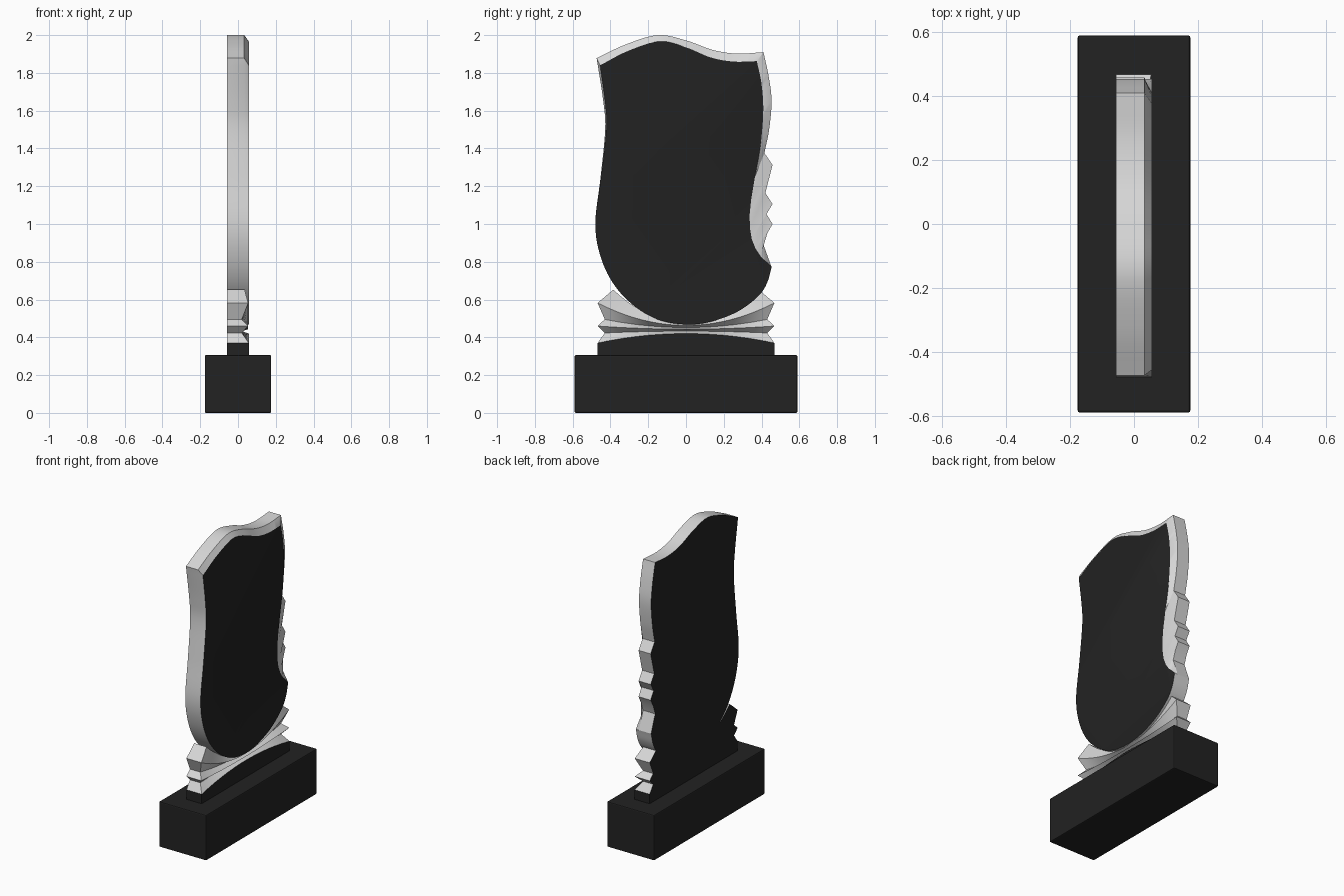
import bpy, bmesh
from mathutils import Vector

if "Cube" in bpy.data.objects:
    bpy.data.objects.remove(bpy.data.objects["Cube"])


def material(name, v):
    m = bpy.data.materials.new(name)
    m.diffuse_color = (v, v, v, 1)
    m.use_nodes = True
    m.node_tree.nodes["Principled BSDF"].inputs["Base Color"].default_value = m.diffuse_color
    return m


BLACK = material("polished black granite", 0.016)
GREY = material("light grey cut granite", 0.68)
X = 0.057          # half thickness of the stone
XC = 0.033         # depth where the chamfer meets the side wall


def make_object(name, bm, mats, smooth=None):
    bmesh.ops.recalc_face_normals(bm, faces=bm.faces)
    me = bpy.data.meshes.new(name)
    bm.to_mesh(me)
    bm.free()
    ob = bpy.data.objects.new(name, me)
    bpy.context.collection.objects.link(ob)
    for m in mats:
        me.materials.append(m)
    if smooth:
        bpy.ops.object.select_all(action='DESELECT')
        ob.select_set(True)
        bpy.context.view_layer.objects.active = ob
        bpy.ops.object.shade_smooth_by_angle(angle=smooth)
    return ob


def spline(pts, n=6):
    """Catmull-Rom through the points, leaving out the last one."""
    p = [Vector(q) for q in pts]
    p = [2 * p[0] - p[1]] + p + [2 * p[-1] - p[-2]]
    out = []
    for a, b, c, d in zip(p, p[1:], p[2:], p[3:]):
        for i in range(n):
            t = i / n
            out.append(0.5 * (2 * b + (c - a) * t + (2 * a - 5 * b + 4 * c - d) * t * t
                              + (3 * b - a - 3 * c + d) * t ** 3))
    return out


# Plinth
bm = bmesh.new()
bmesh.ops.create_cube(bm, size=1)
for v in bm.verts:
    v.co = (v.co.x * 0.352, v.co.y * 1.18, (v.co.z + 0.5) * 0.306)
bmesh.ops.bevel(bm, geom=bm.edges[:], offset=0.007, segments=2, affect='EDGES', profile=0.5)
make_object("plinth", bm, [BLACK])

# Headstone outline: outer y, z and matching front panel edge y, z
top = [(-.473, 1.878, -.455, 1.84), (-.32, 1.95, -.31, 1.915), (-.15, 2.0, -.14, 1.967),
       (0, 1.972, 0, 1.935), (.14, 1.922, .13, 1.882), (.27, 1.902, .25, 1.86),
       (.41, 1.91, .375, 1.862)]
right = [(.41, 1.91, .375, 1.862), (.438, 1.78, .40, 1.74), (.453, 1.65, .409, 1.6),
         (.44, 1.5, .395, 1.42), (.415, 1.376, .365, 1.25)]
jags = [(.415, 1.376, .365, 1.25), (.458, 1.312, .345, 1.13), (.42, 1.164, .337, 1.05),
        (.458, 1.106, .338, .98), (.426, 1.053, .348, .92), (.458, 1.0, .368, .87),
        (.43, .95, .395, .83), (.41, .89, .425, .80)]
bottom = [(y, z, y, z) for y, z in
          [(.453, .772), (.43, .69), (.385, .62), (.28, .54), (.15, .488), (.02, .468),
           (-.13, .488), (-.26, .555), (-.375, .67), (-.45, .82), (-.48, 1.0)]]
left = [(-.48, 1.0, -.48, 1.0), (-.452, 1.25, -.449, 1.25), (-.428, 1.5, -.422, 1.5),
        (-.438, 1.65, -.428, 1.64), (-.473, 1.878, -.455, 1.84)]
ring = spline(top) + spline(right) + [Vector(j) for j in jags] + spline(bottom[:-1] + left)

bm = bmesh.new()
back = [bm.verts.new((-X, p[0], p[1])) for p in ring]
side = [bm.verts.new((XC, p[0], p[1])) for p in ring]
front = [bm.verts.new((X, p[2], p[3])) for p in ring]
n = len(ring)
for a, b in ((back, side), (side, front)):
    for i in range(n):
        j = (i + 1) % n
        bm.faces.new((a[i], a[j], b[j], b[i])).material_index = 1
bm.faces.new(back)
bm.faces.new(front)
make_object("headstone", bm, [BLACK, GREY], 0.5)

# Fluted foot: lines as end y, end z, centre z, front x
lines = [(.385, .652, .474, .035), (.468, .582, .463, .054), (.43, .495, .452, .02),
         (.468, .46, .443, .054), (.43, .423, .433, .02), (.468, .37, .42, X),
         (.468, .30, .30, X)]
N = 20
bm = bmesh.new()
rows = []
for i in range(N + 1):
    u = 2 * i / N - 1
    pts = [(fx, ye * u, zc + (ze - zc) * u * u) for ye, ze, zc, fx in lines]
    rows.append(([bm.verts.new(p) for p in pts],
                 [bm.verts.new((-X, p[1], p[2])) for p in pts]))
last = len(lines) - 1
for (f0, b0), (f1, b1) in zip(rows, rows[1:]):
    for k in range(last):
        bm.faces.new((f0[k], f1[k], f1[k + 1], f0[k + 1])).material_index = int(k < last - 1)
        bm.faces.new((b0[k], b1[k], b1[k + 1], b0[k + 1]))
    for k in (0, last):
        bm.faces.new((f0[k], f1[k], b1[k], b0[k]))
for f, b in (rows[0], rows[-1]):
    for k in range(last):
        bm.faces.new((f[k], f[k + 1], b[k + 1], b[k])).material_index = int(k < last - 1)
for fc in bm.faces:                     # top strip under the headstone is cut stone
    if all(v in {r[s][0] for r in rows for s in (0, 1)} for v in fc.verts):
        fc.material_index = 1
make_object("fluted_foot", bm, [BLACK, GREY], 0.3)
